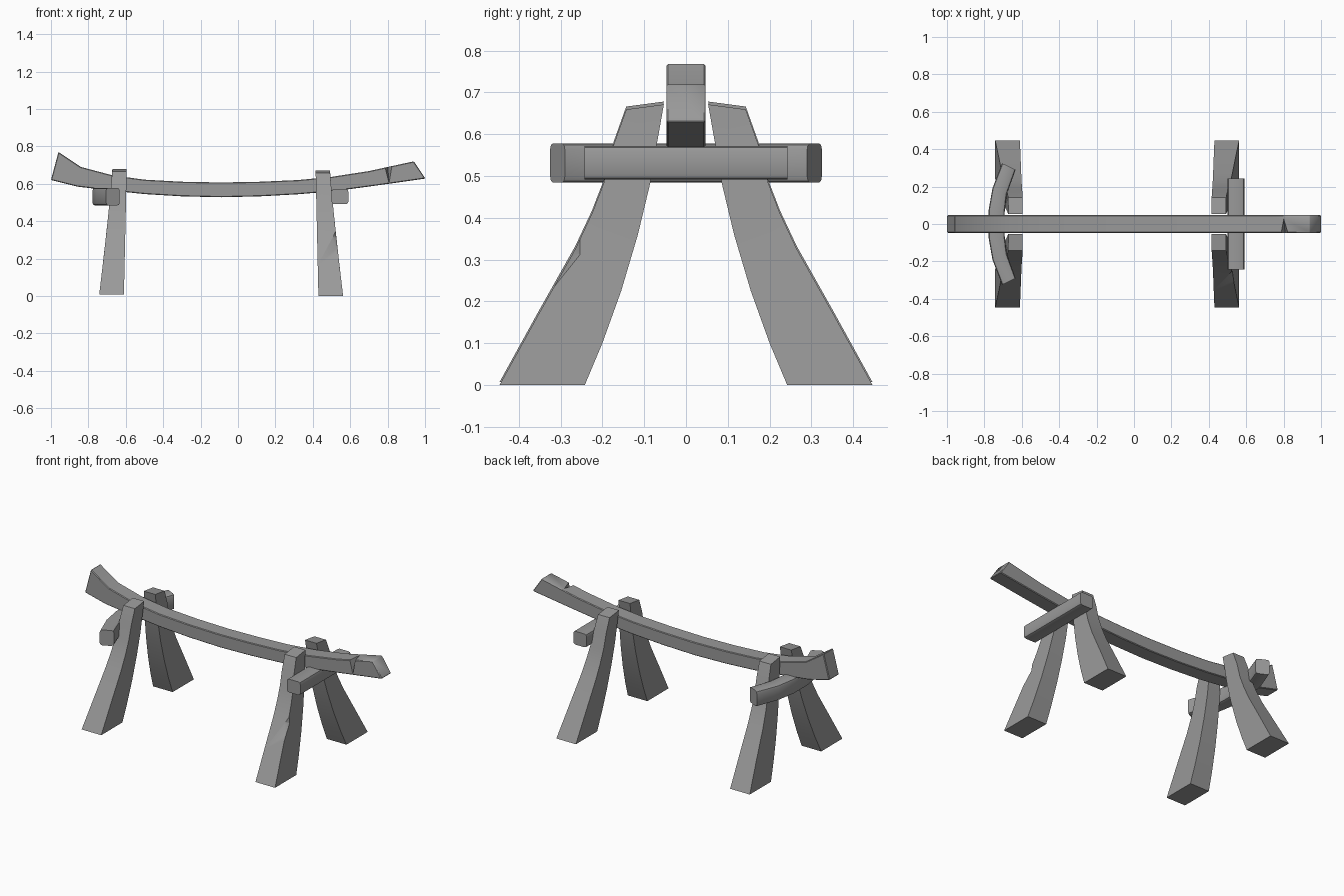
import bpy, bmesh, math

if "Cube" in bpy.data.objects:
    bpy.data.objects.remove(bpy.data.objects["Cube"])

CX = -0.09  # mirror plane between the two leg pairs
wood = bpy.data.materials.new("dark_grey")
wood.diffuse_color = (0.32, 0.32, 0.32, 1)
wood.use_nodes = True
wood.node_tree.nodes["Principled BSDF"].inputs["Base Color"].default_value = wood.diffuse_color


def make(name, rings, bevel=0.0, segments=1, ends=True):
    """Skin a list of four-point rings into a closed solid."""
    bm = bmesh.new()
    vs = [[bm.verts.new(p) for p in r] for r in rings]
    for a, b in zip(vs, vs[1:]):
        for i in range(4):
            j = (i + 1) % 4
            bm.faces.new((a[i], a[j], b[j], b[i]))
    caps = [bm.faces.new(vs[0]), bm.faces.new(vs[-1])]
    bmesh.ops.recalc_face_normals(bm, faces=bm.faces)
    if bevel:
        edges = [e for e in bm.edges if e.calc_face_angle() > 0.8
                 and (ends or not any(f in caps for f in e.link_faces))]
        bmesh.ops.bevel(bm, geom=edges, offset=bevel, segments=segments,
                        profile=0.5, affect='EDGES')
    me = bpy.data.meshes.new(name)
    bm.to_mesh(me)
    bm.free()
    me.materials.append(wood)
    ob = bpy.data.objects.new(name, me)
    bpy.context.collection.objects.link(ob)
    return ob


def chip(ob, points):
    """Cut a small convex chip out of a part."""
    bm = bmesh.new()
    for p in points:
        bm.verts.new(p)
    bmesh.ops.convex_hull(bm, input=bm.verts)
    bmesh.ops.recalc_face_normals(bm, faces=bm.faces)
    me = bpy.data.meshes.new(ob.name + "_chip_cutter")
    bm.to_mesh(me)
    bm.free()
    me.materials.append(wood)
    cutter = bpy.data.objects.new(me.name, me)
    bpy.context.collection.objects.link(cutter)
    cutter.hide_render = True
    mod = ob.modifiers.new("chip", 'BOOLEAN')
    mod.operation = 'DIFFERENCE'
    mod.solver = 'EXACT'
    mod.object = cutter
    bpy.context.view_layer.objects.active = ob
    bpy.ops.object.modifier_apply(modifier=mod.name)
    bpy.data.objects.remove(cutter)


# Sagging top beam: (top x, top z, bottom x, bottom z)
beam = [(-.96, .77, -1, .62), (-.84, .69, -.86, .585), (-.67, .645, -.69, .565),
        (-.5, .622, -.5, .545), (-.3, .611, -.3, .533), (-.09, .607, -.09, .528),
        (.12, .611, .12, .533), (.32, .62, .32, .544), (.5, .637, .51, .56),
        (.7, .668, .72, .588), (.94, .72, 1.002, .628)]
h = 0.047
top_beam = make("top_beam", [[(a, -h, b), (a, h, b), (c, h, d), (c, -h, d)]
                             for a, b, c, d in beam], 0.004)
chip(top_beam, [(.783, -.05, .70), (.826, -.05, .71), (.808, -.05, .60),
                (.80, .035, .70), (.80, -.05, .72)])

# Splayed curved legs: (inner y, inner z, outer y, outer z)
leg = [(.242, 0, .446, 0), (.2, .1, .355, .165), (.155, .225, .265, .325),
       (.115, .36, .225, .41), (.085, .485, .196, .485), (.07, .575, .173, .575),
       (.053, .671, .143, .659)]


def leg_point(sx, sy, y, z, outer):
    s = max(0, 1 - z / 0.67)
    x = 0.492 + 0.07 * s ** 1.15 if outer else 0.415 + 0.015 * s
    return (CX + sx * (x - CX), sy * y, z + (0.007 if sx < 0 else 0))


for sx, side in ((-1, "left"), (1, "right")):
    for sy, end in ((-1, "front"), (1, "back")):
        rings = [[leg_point(sx, sy, a, b, False), leg_point(sx, sy, a, b, True),
                  leg_point(sx, sy, c, d, True), leg_point(sx, sy, c, d, False)]
                 for a, b, c, d in leg]
        ob = make(f"{end}_{side}_leg", rings)
        if sx > 0 and sy < 0:
            chip(ob, [(.525, -.25, .362), (.535, -.315, .235), (.503, -.275, .31),
                      (.53, -.25, .312), (.57, -.33, .31)])

# Straight right crossbar
make("right_crossbar", [[(.5, y, .491), (.59, y, .491), (.59, y, .572), (.5, y, .572)]
                        for y in (-.243, .243)], 0.014, 2, False)

# Bowed left crossbar: (outer x, outer y, inner x, inner y)
half = [(-.705, .325, -.633, .29), (-.757, .19, -.68, .16), (-.778, .07, -.692, .06)]
bow = [(a, -b, c, -d) for a, b, c, d in half] + half[::-1]
make("left_crossbar", [[(a, b, .484), (c, d, .484), (c, d, .578), (a, b, .578)]
                       for a, b, c, d in bow], 0.014, 2, False)

# Smooth the gentle curves, keep the edges sharp
for ob in bpy.context.collection.objects:
    ob.select_set(True)
    bpy.context.view_layer.objects.active = ob
bpy.ops.object.shade_smooth_by_angle(angle=math.radians(35))
